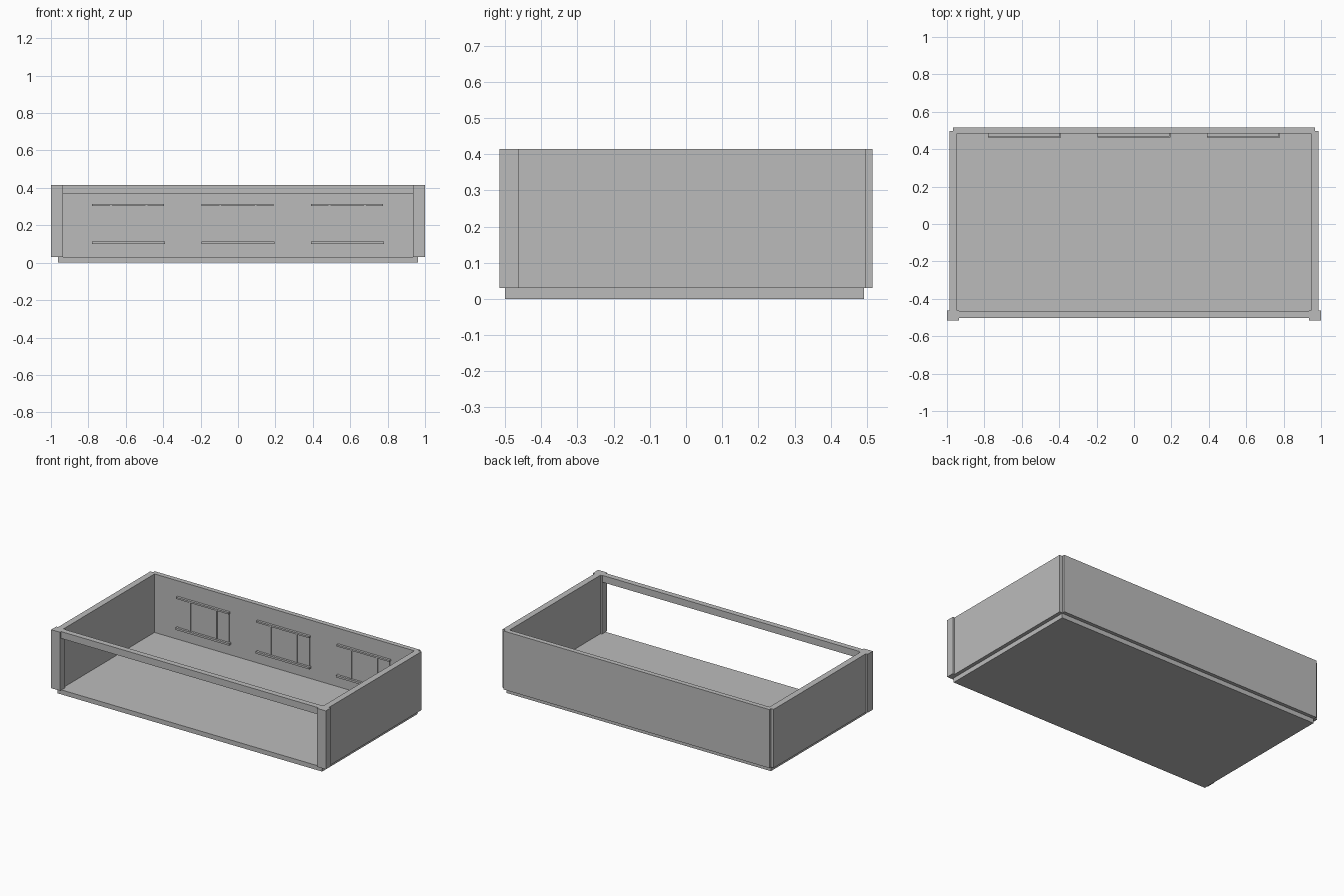
import bpy, bmesh

if "Cube" in bpy.data.objects:
    bpy.data.objects.remove(bpy.data.objects["Cube"])

grey = bpy.data.materials.new("plain grey")
grey.diffuse_color = (0.5, 0.5, 0.5, 1)
grey.use_nodes = True
grey.node_tree.nodes["Principled BSDF"].inputs["Base Color"].default_value = grey.diffuse_color


def box(name, x, y, z):
    """Flat-faced box from (min, max) ranges."""
    bm = bmesh.new()
    bmesh.ops.create_cube(bm, size=1)
    for v in bm.verts:
        v.co = [r[0] if c < 0 else r[1] for c, r in zip(v.co, (x, y, z))]
    mesh = bpy.data.meshes.new(name)
    bm.to_mesh(mesh)
    bm.free()
    mesh.materials.append(grey)
    ob = bpy.data.objects.new(name, mesh)
    bpy.context.collection.objects.link(ob)
    return ob


BASE, TOP = 0.03, 0.415

# Floor slab, set in slightly from the walls
box("floor", (-0.963, 0.963), (-0.5, 0.492), (0, BASE))

# Back wall and front lintel
box("back_wall", (-0.967, 0.967), (0.483, 0.515), (BASE, TOP))
box("front_lintel", (-0.94, 0.94), (-0.503, -0.466), (0.37, TOP))

# Side walls and front corner posts
for side, s in (("left", -1), ("right", 1)):
    def span(a, b):
        return tuple(sorted((s * a, s * b)))
    box(side + "_wall", span(0.946, 0.987), (-0.47, 0.497), (BASE, TOP))
    box(side + "_front_post", span(0.935, 1.0), (-0.515, -0.462), (BASE, TOP))

# Three windows in relief on the inside of the back wall
for i, cx in enumerate((-0.585, 0, 0.585)):
    n = f"window_{i + 1}_"
    box(n + "panel", (cx - 0.185, cx + 0.185), (0.477, 0.49), (0.11, 0.305))
    box(n + "head", (cx - 0.195, cx + 0.19), (0.467, 0.49), (0.302, 0.313))
    box(n + "sill", (cx - 0.195, cx + 0.195), (0.462, 0.49), (0.1, 0.113))
    for j, dx in enumerate((-0.095, 0.095)):
        box(n + f"mullion_{j + 1}", (cx + dx - 0.005, cx + dx + 0.005),
            (0.471, 0.49), (0.105, 0.308))
